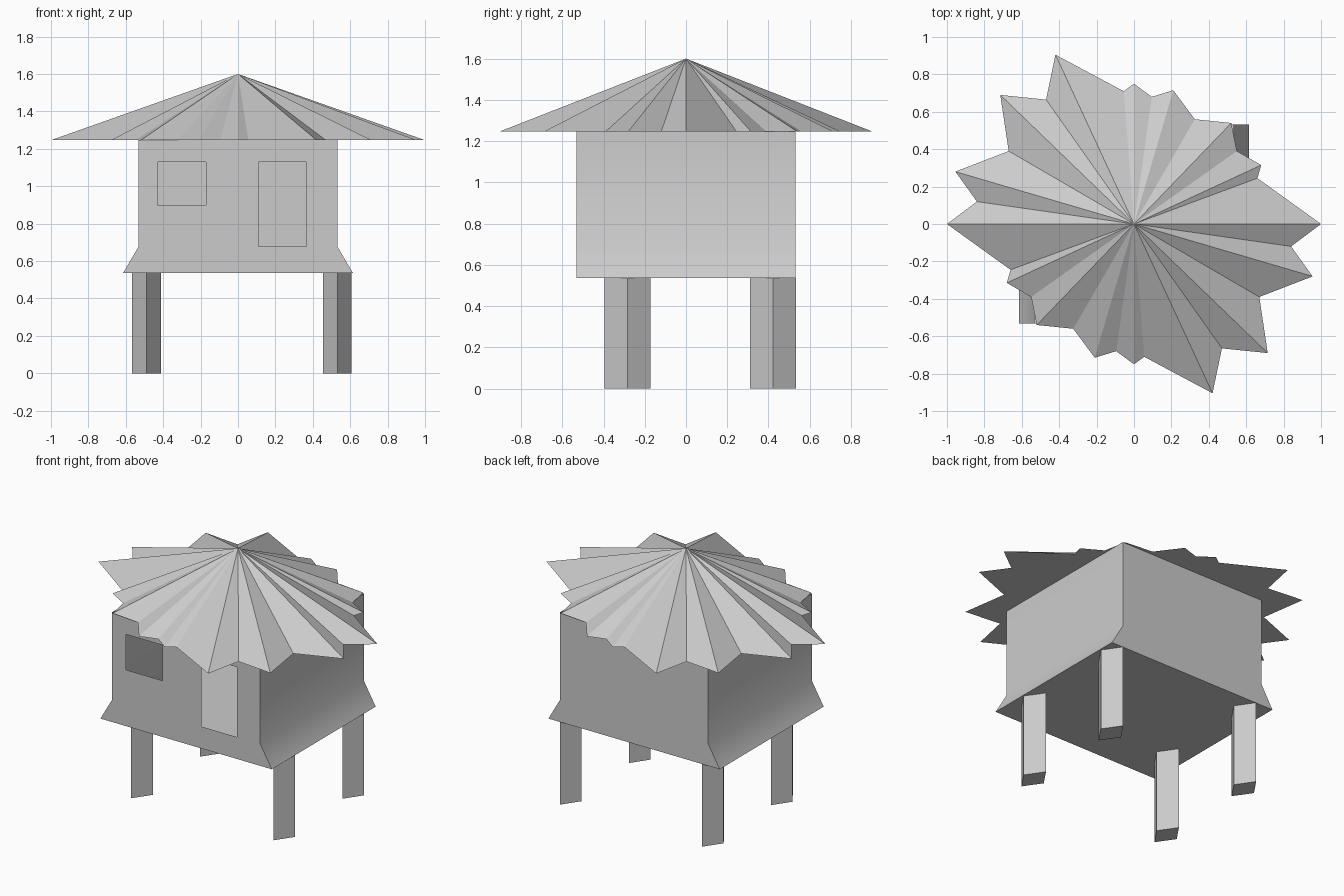
import bpy, bmesh
from math import radians

if "Cube" in bpy.data.objects:
    bpy.data.objects.remove(bpy.data.objects["Cube"])

FLOOR, KNEE, EAVE, APEX = 0.535, 0.677, 1.246, 1.6
HALF, FLARE = 0.532, 0.615


def finish(name, bm):
    bmesh.ops.remove_doubles(bm, verts=bm.verts, dist=0.0005)
    bmesh.ops.recalc_face_normals(bm, faces=bm.faces)
    mesh = bpy.data.meshes.new(name)
    bm.to_mesh(mesh)
    bm.free()
    obj = bpy.data.objects.new(name, mesh)
    bpy.context.collection.objects.link(obj)
    return obj


def face(bm, *pts):
    return bm.faces.new([bm.verts.new(p) for p in pts])


# Cabin: thin walls with flared sides, window and door openings in the front
bm = bmesh.new()
xs = [-HALF, -0.43, -0.17, 0.11, 0.365, HALF]
zs = [FLOOR, KNEE, 0.9, 1.13, EAVE]
openings = {(1, 2), (3, 1), (3, 2)}      # (column, row)


def wall_x(i, j):
    if j == 0 and i in (0, 5):
        return FLARE if i else -FLARE
    return xs[i]


for i in range(5):
    for j in range(4):
        if (i, j) not in openings:
            face(bm, *[(wall_x(a, b), -HALF, zs[b])
                       for a, b in ((i, j), (i + 1, j), (i + 1, j + 1), (i, j + 1))])
outline = [(-FLARE, FLOOR), (FLARE, FLOOR), (HALF, KNEE),
           (HALF, EAVE), (-HALF, EAVE), (-HALF, KNEE)]
face(bm, *[(x, HALF, z) for x, z in outline])
for k in (0, 1, 2, 4, 5):                # floor and side walls, open under the roof
    (x0, z0), (x1, z1) = outline[k], outline[(k + 1) % 6]
    face(bm, (x0, -HALF, z0), (x1, -HALF, z1), (x1, HALF, z1), (x0, HALF, z0))
cabin = finish("cabin", bm)
bpy.context.view_layer.objects.active = cabin
cabin.select_set(True)
bpy.ops.object.shade_smooth_by_angle(angle=radians(40))
cabin.select_set(False)

# Thatched roof: ragged star cone, half the rim repeated by a half turn
half_rim = [(1, 0), (0.66, 0.245), (0.68, 0.315), (0.55, 0.39), (0.52, 0.54),
            (0.325, 0.56), (0.21, 0.715), (0.095, 0.68), (0, 0.75),
            (-0.055, 0.71), (-0.42, 0.905), (-0.47, 0.665), (-0.715, 0.69),
            (-0.67, 0.39), (-0.955, 0.28), (-0.84, 0.12)]
bm = bmesh.new()
rim = [bm.verts.new((s * x, s * y, EAVE)) for s in (1, -1) for x, y in half_rim]
tip = bm.verts.new((0, 0, APEX))
for a, b in zip(rim, rim[1:] + rim[:1]):
    bm.faces.new((a, b, tip))
bm.faces.new(rim[::-1])
finish("roof", bm)

# Legs: diamond-section posts
for side, x in (("left", -0.489), ("right", 0.531)):
    for end, y in (("front", -0.284), ("back", 0.422)):
        bpy.ops.mesh.primitive_cylinder_add(vertices=4, radius=1, depth=FLOOR,
                                            location=(x, y, FLOOR / 2))
        leg = bpy.context.object
        leg.name = f"{end}_{side}_leg"
        leg.scale = (0.077, 0.112, 1)
